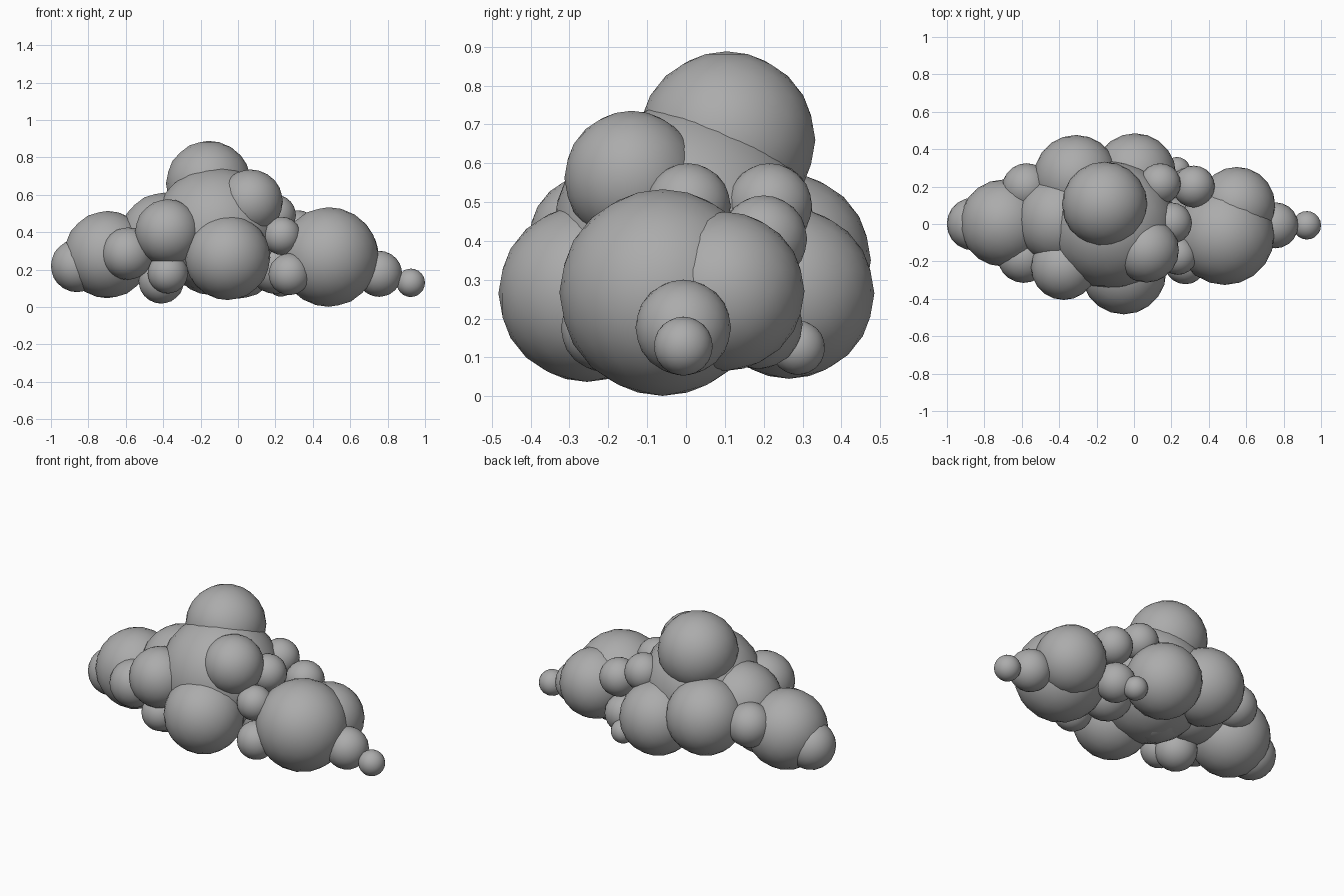
import bpy

# Cloud puffs: name -> (x, y, z, radius)
puffs = {
    # main mass
    "core_puff": (-0.115, -0.005, 0.41, 0.342),
    "core_lower_puff": (-0.15, 0.0, 0.27, 0.205),
    "crown_puff": (-0.157, 0.105, 0.66, 0.228),
    "shoulder_puff": (0.067, -0.14, 0.562, 0.173),
    "front_puff": (-0.055, -0.255, 0.265, 0.228),
    "back_puff_right": (0.005, 0.265, 0.265, 0.22),
    "back_puff_left": (-0.31, 0.25, 0.35, 0.226),
    # left wing
    "left_inner_puff": (-0.395, 0.02, 0.375, 0.236),
    "left_front_puff": (-0.375, -0.23, 0.40, 0.176),
    "left_puff": (-0.698, 0.005, 0.28, 0.233),
    "left_tip": (-0.86, 0.0, 0.22, 0.141),
    "left_small_front": (-0.59, -0.175, 0.285, 0.14),
    "left_small_back": (-0.575, 0.195, 0.345, 0.13),
    "left_lower_front": (-0.375, -0.225, 0.18, 0.108),
    "left_lower_inner": (-0.41, -0.12, 0.14, 0.122),
    # right wing
    "right_puff": (0.485, -0.06, 0.267, 0.266),
    "right_back_puff": (0.55, 0.10, 0.27, 0.205),
    "right_small_puff": (0.755, -0.007, 0.177, 0.123),
    "right_tip": (0.924, -0.007, 0.129, 0.076),
    # small puffs joining the core to the right wing
    "link_inner": (0.20, 0.0, 0.22, 0.15),
    "link_upper": (0.20, 0.005, 0.49, 0.11),
    "link_upper_back": (0.14, 0.215, 0.49, 0.11),
    "link_back": (0.32, 0.20, 0.405, 0.112),
    "link_front": (0.235, -0.17, 0.38, 0.102),
    "link_front_lower": (0.275, -0.21, 0.175, 0.112),
    "link_back_lower": (0.29, 0.185, 0.185, 0.115),
    "link_back_tiny": (0.23, 0.288, 0.125, 0.07),
}

# dark grey surface
grey = bpy.data.materials.new("dark_grey")
grey.diffuse_color = (0.41, 0.41, 0.41, 1)

for name, (x, y, z, r) in puffs.items():
    bpy.ops.mesh.primitive_ico_sphere_add(subdivisions=3, radius=r, location=(x, y, z))
    puff = bpy.context.object
    puff.name = name
    puff.data.materials.append(grey)
    bpy.ops.object.shade_smooth()
